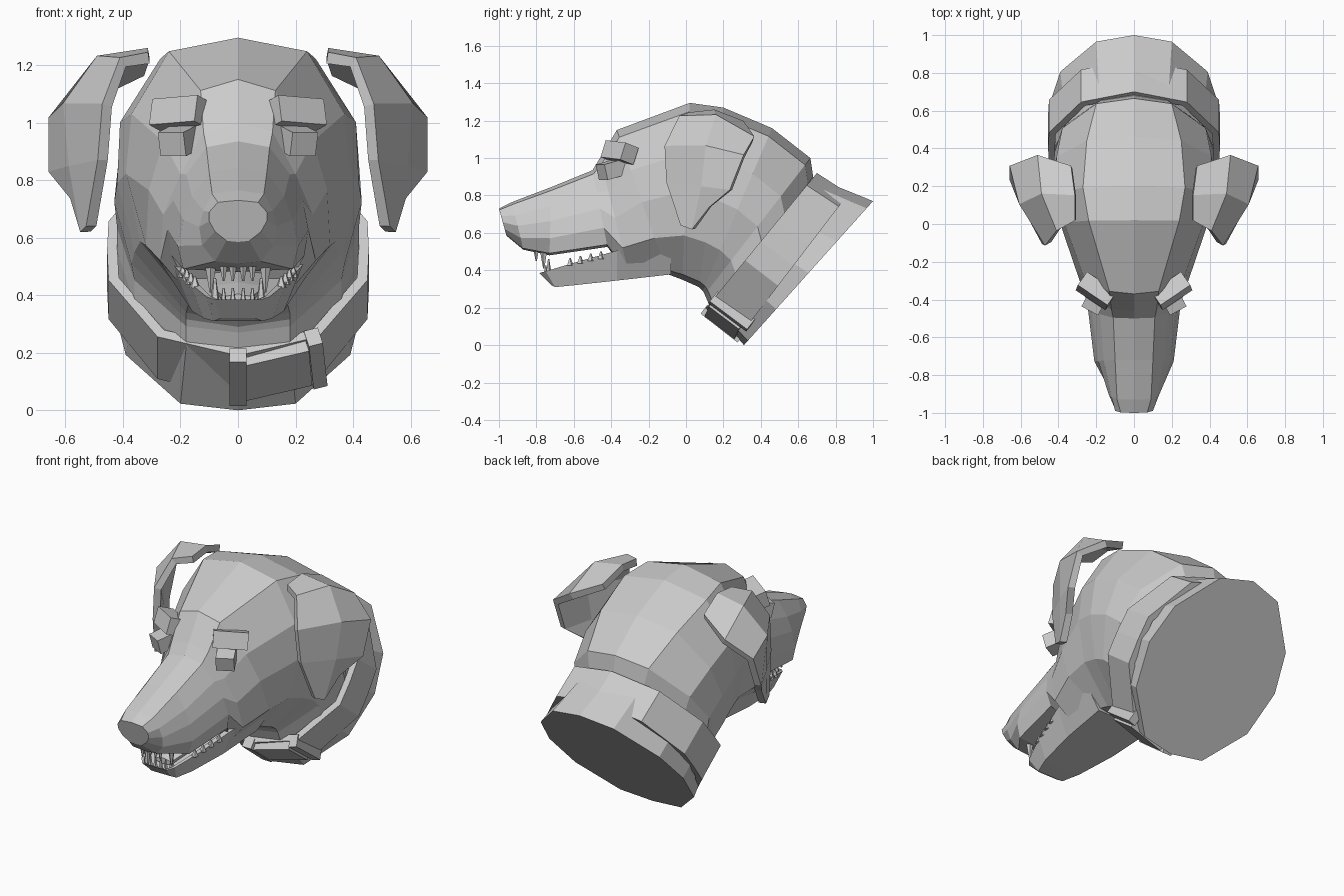
import bpy, bmesh
from math import radians

if "Cube" in bpy.data.objects:
    bpy.data.objects.remove(bpy.data.objects["Cube"])

def make_object(name, verts, faces):
    mesh = bpy.data.meshes.new(name)
    bm = bmesh.new()
    vs = [bm.verts.new(v) for v in verts]
    for f in faces:
        bm.faces.new([vs[i] for i in f])
    bmesh.ops.recalc_face_normals(bm, faces=bm.faces)
    bm.to_mesh(mesh)
    bm.free()
    obj = bpy.data.objects.new(name, mesh)
    bpy.context.collection.objects.link(obj)
    return obj

def ring(section, ts, shrink=1.0):
    """Symmetric cross-section between a top and a bottom point in the yz plane."""
    yt, zt, yb, zb, *xs = section
    half = list(zip([0] + xs + [0], ts))
    pts = half + [(-x, t) for x, t in reversed(half[1:-1])]
    out = []
    for x, t in pts:
        t = 0.5 + (t - 0.5) * shrink
        out.append((x * shrink, yt + (yb - yt) * t, zt + (zb - zt) * t))
    return out

def loft(name, rings, closed=False):
    n, m = len(rings[0]), len(rings)
    faces = []
    for i in range(m if closed else m - 1):
        a, b = i * n, (i + 1) % m * n
        faces += [(a + k, a + (k + 1) % n, b + (k + 1) % n, b + k) for k in range(n)]
    if not closed:
        faces += [tuple(range(n)), tuple(range((m - 1) * n, m * n))]
    return make_object(name, [v for r in rings for v in r], faces)

def mirror(obj):
    obj.modifiers.new("mirror", 'MIRROR').use_axis = (True, False, False)

def box(name, loc, size, rot=(0, 0, 0), both=False):
    bpy.ops.mesh.primitive_cube_add(size=1, location=loc, rotation=[radians(a) for a in rot])
    obj = bpy.context.object
    obj.name = name
    obj.scale = size
    if both:
        bpy.ops.object.transform_apply(location=True, rotation=True, scale=True)
        mirror(obj)
    return obj

# Head, muzzle and neck: y/z of top, y/z of bottom, half-widths downwards
ts = [0, .05, .28, .5, .75, .97, 1]
head = [
    (-1.0, .73, -.96, .585, .07, .10, .10, .08, .04),
    (-.93, .765, -.87, .51, .09, .12, .135, .125, .08),
    (-.72, .845, -.73, .48, .10, .16, .19, .21, .19),
    (-.50, .935, -.42, .525, .11, .18, .225, .245, .23),
    (-.46, 1.0, -.30, .36, .12, .20, .26, .27, .15),
    (-.37, 1.15, -.10, .38, .13, .26, .31, .32, .17),
    (.02, 1.295, -.02, .35, .24, .37, .39, .34, .17),
    (.20, 1.27, .07, .31, .27, .41, .42, .36, .18),
    (.46, 1.16, .09, .29, .25, .41, .43, .37, .18),
    (.665, 1.0, .10, .27, .20, .38, .42, .36, .18),
    (.68, .90, .13, .20, .18, .36, .42, .36, .18),
    (1.0, .77, .31, 0, .20, .39, .44, .39, .20),
]
loft("head_and_neck", [ring(s, ts) for s in head])

# Lower jaw with a trough inside the raised rim
def jaw_ring(yt, zt, yb, zb, x, xb, dip):
    return ring((yt, zt, yb, zb, x * .8, x * .85, x, xb), [0 + dip, dip, 0, 0, 1, 1])
loft("lower_jaw", [jaw_ring(*s) for s in [
    (-.785, .385, -.72, .32, .08, .06, .0),
    (-.75, .395, -.70, .31, .11, .085, .45),
    (-.60, .44, -.60, .32, .165, .12, .45),
    (-.37, .505, -.37, .345, .225, .16, .3),
    (-.08, .56, -.08, .378, .30, .18, .0),
]])

# Tongue
loft("tongue", [ring(s, [0, .3, .8, 1]) for s in [
    (-.70, .405, -.70, .37, .05, .05),
    (-.58, .445, -.58, .40, .09, .08),
    (-.34, .50, -.34, .44, .11, .10),
]])

# Teeth
def tooth(name, x, y, z, height, radius, down):
    for side in (1, -1):
        bpy.ops.mesh.primitive_cone_add(vertices=5, radius1=radius, radius2=.004, depth=height,
                                        location=(side * x, y, z),
                                        rotation=(radians(180 if down else 0), 0, 0))
        bpy.context.object.name = name
tooth("upper_fang", .095, -.76, .455, .09, .02, True)
tooth("lower_fang", .08, -.735, .415, .09, .018, False)
for x in (.018, .05):
    tooth("lower_incisor", x, -.75, .395, .06, .013, False)
    tooth("upper_incisor", x, -.80, .475, .05, .014, True)
for i in range(4):
    tooth("lower_molar", .15 + i * .014, -.62 + i * .055, .445 + i * .012, .04, .02, False)

# Eyes and brows
box("eyes", (.20, -.395, .94), (.10, .13, .085), (14, 0, 28), True)
box("brows", (.20, -.355, 1.03), (.19, .09, .095), (-18, 4, 34), True)

# Ears: folded flap, rows run from the root to the tip, front to back
ear = [
    (.31, .02, 1.225), (.31, .15, 1.24), (.33, .30, 1.18),
    (.40, -.03, 1.21), (.48, .16, 1.215), (.50, .36, 1.10),
    (.455, -.105, 1.06), (.59, .11, 1.06), (.64, .31, 1.01),
    (.47, -.095, .87), (.57, .09, .85), (.64, .24, .83),
    (.51, -.02, .64), (.53, .04, .62), (.565, .13, .74),
]
quads = [(r * 3 + c, r * 3 + c + 1, r * 3 + c + 4, r * 3 + c + 3) for r in range(4) for c in range(2)]
ears = make_object("ears", ear, quads)
solid = ears.modifiers.new("thickness", 'SOLIDIFY')
solid.thickness = .04
solid.offset = 0
mirror(ears)

# Collar band
cts = [0, .09, .36, .5, .64, .91, 1]
cx = (.28, .45, .455, .45, .28)
front = (.70, .92, .10, .19, *cx)
rear = (.87, .81, .28, .04, *cx)
loft("collar", [ring(front, cts), ring(rear, cts), ring(rear, cts, .92), ring(front, cts, .92)], True)

# Collar buckle, strap end and keeper loop
box("buckle", (0, .195, .115), (.06, .25, .06), (-38, 0, 0))
box("strap_end", (.13, .205, .138), (.24, .20, .05), (-38, -13, 6))
box("keeper_loop", (.27, .245, .18), (.05, .25, .07), (-38, -14, 6))
